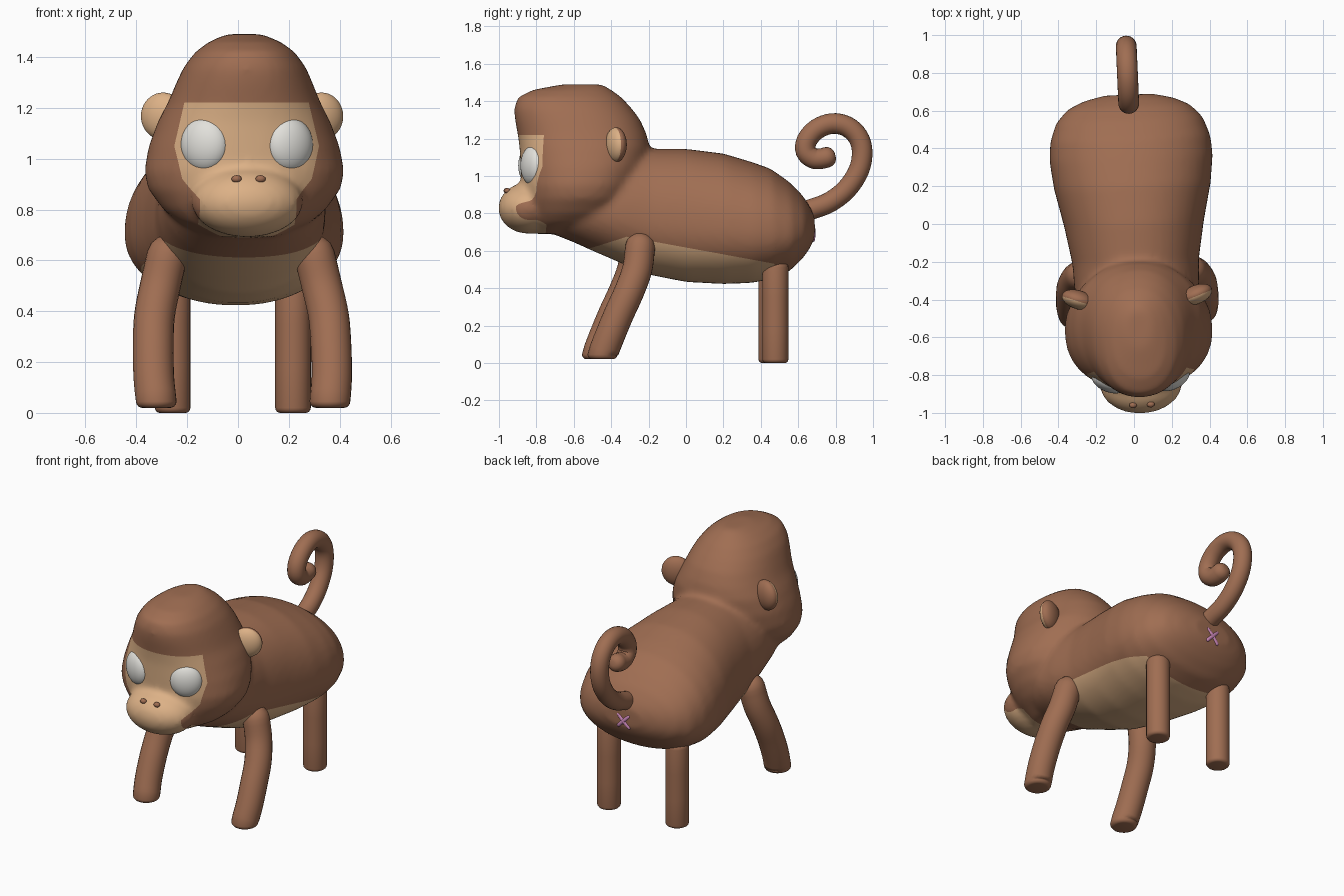
import bpy, bmesh, math
from mathutils import Vector, Matrix

if "Cube" in bpy.data.objects:
    bpy.data.objects.remove(bpy.data.objects["Cube"])

TURN = Matrix.Rotation(math.radians(2.5), 4, 'Z')   # whole figure is turned slightly


def material(name, rgb):
    m = bpy.data.materials.new(name)
    m.diffuse_color = (*rgb, 1)
    m.use_nodes = True
    m.node_tree.nodes["Principled BSDF"].inputs["Base Color"].default_value = m.diffuse_color
    return m


BROWN = material("brown fur", (0.35, 0.155, 0.085))
TAN = material("tan skin", (0.72, 0.44, 0.24))
WHITE = material("eye white", (0.76, 0.75, 0.71))
PINK = material("pink", (0.62, 0.25, 0.50))


def finish(name, bm, mats, turn=True):
    bmesh.ops.recalc_face_normals(bm, faces=bm.faces)
    for f in bm.faces:
        f.smooth = True
    me = bpy.data.meshes.new(name)
    bm.to_mesh(me)
    bm.free()
    if turn:
        me.transform(TURN)
    for m in mats:
        me.materials.append(m)
    ob = bpy.data.objects.new(name, me)
    bpy.context.collection.objects.link(ob)
    return ob


def loft(bm, rings):
    vs = [[bm.verts.new(p) for p in r] for r in rings]
    n = len(vs[0])
    for a, b in zip(vs, vs[1:]):
        for i in range(n):
            j = (i + 1) % n
            bm.faces.new((a[i], a[j], b[j], b[i]))
    bm.faces.new(vs[0][::-1])
    bm.faces.new(vs[-1])


def oval(n, power):
    for i in range(n):
        a = 2 * math.pi * i / n
        c, s = math.cos(a), math.sin(a)
        yield (math.copysign(abs(c) ** (2 / power), c),
               math.copysign(abs(s) ** (2 / power), s))


def ellipsoid(bm, centre, scale, turn_z=0.0):
    mat = (Matrix.Translation(centre) @ Matrix.Rotation(turn_z, 4, 'Z')
           @ Matrix.Diagonal((*scale, 1)))
    return bmesh.ops.create_uvsphere(bm, u_segments=32, v_segments=20, radius=1, matrix=mat)


def smooth_path(pts, steps):
    p = [Vector(q) for q in pts]
    p = [2 * p[0] - p[1]] + p + [2 * p[-1] - p[-2]]
    out = []
    for a, b, c, d in zip(p, p[1:], p[2:], p[3:]):
        for k in range(steps):
            t = k / steps
            out.append(0.5 * (2 * b + (c - a) * t + (2 * a - 5 * b + 4 * c - d) * t * t
                              + (3 * b - a - 3 * c + d) * t ** 3))
    return out + [p[-2]]


def tube(bm, pts, r, cap0, cap1, steps=4, end_dir=None, sides=24):
    """Round tube along a path with rounded ends of the given bevel sizes."""
    path = smooth_path(pts, steps)
    tan = [(path[min(i + 1, len(path) - 1)] - path[max(i - 1, 0)]).normalized()
           for i in range(len(path))]
    if end_dir:
        tan[-1] = Vector(end_dir)
    angles = [math.radians(a) for a in (25, 50, 70, 86)]
    stations = [(path[0] - tan[0] * cap0 * math.sin(a), tan[0], r - cap0 * (1 - math.cos(a)))
                for a in reversed(angles)]
    stations += [(p, t, r) for p, t in zip(path, tan)]
    stations += [(path[-1] + tan[-1] * cap1 * math.sin(a), tan[-1], r - cap1 * (1 - math.cos(a)))
                 for a in angles]
    rings = []
    for p, t, rad in stations:
        u = (Vector((1, 0, 0)) - t * t.x).normalized()
        v = t.cross(u)
        rings.append([p + rad * (u * c + v * s) for c, s in oval(sides, 2)])
    loft(bm, rings)


def cut(bm, co, no, keep):
    fs = [f for f in bm.faces if keep(f.calc_center_median())]
    geom = fs + list({e for f in fs for e in f.edges}) + list({v for f in fs for v in f.verts})
    bmesh.ops.bisect_plane(bm, geom=geom, plane_co=co, plane_no=no, dist=1e-5)


# Trunk: y, half width, bottom, top
TRUNK = [(-.75, .12, .71, .85), (-.70, .22, .685, .98), (-.60, .28, .645, 1.08),
         (-.50, .31, .60, 1.12), (-.35, .33, .535, 1.145), (-.20, .335, .472, 1.145),
         (0, .37, .433, 1.145), (.20, .415, .422, 1.12), (.35, .433, .428, 1.075),
         (.45, .425, .447, 1.04), (.55, .39, .488, .97), (.62, .325, .555, .90),
         (.66, .24, .61, .84), (.685, .13, .66, .79)]
# Head: z, half width, front y, back y
HEAD = [(.69, .13, -.81, -.45), (.75, .26, -.84, -.37), (.80, .32, -.855, -.33),
        (.88, .378, -.87, -.28), (.95, .394, -.88, -.25), (1.05, .375, -.885, -.21),
        (1.15, .337, -.89, -.195), (1.22, .30, -.90, -.21), (1.30, .267, -.915, -.245),
        (1.36, .24, -.92, -.29), (1.42, .195, -.90, -.345), (1.46, .14, -.82, -.40),
        (1.49, .07, -.66, -.45)]

bm = bmesh.new()
rings = []
for y, w, lo, hi in TRUNK:
    mid = lo + .43 * (hi - lo)
    rings.append([(w * c, y, mid + s * ((hi - mid) if s > 0 else (mid - lo)))
                  for c, s in oval(48, 2.15)])
loft(bm, rings)
loft(bm, [[(w * c, (f + b) / 2 + s * (b - f) / 2, z) for c, s in oval(48, 2.2)]
          for z, w, f, b in HEAD])
ellipsoid(bm, (0, -.845, .828), (.22, .16, .137))

# Fuse trunk, head and muzzle into one smooth skin
rough = finish("body_rough", bm, [], turn=False)
mod = rough.modifiers.new("fuse", 'REMESH')
mod.mode = 'VOXEL'
mod.voxel_size = .018
mod = rough.modifiers.new("soften", 'SMOOTH')
mod.factor = .5
mod.iterations = 9
fused = bpy.data.meshes.new_from_object(rough.evaluated_get(bpy.context.evaluated_depsgraph_get()))
bpy.data.objects.remove(rough)
bm = bmesh.new()
bm.from_mesh(fused)

# Face patch outline: z, half width
FACE = [(.60, .19), (.84, .19), (.92, .255), (1.05, .285), (1.22, .245)]
FACE_BACK, FACE_TOP = -.755, 1.22
cut(bm, (0, FACE_BACK, 0), (0, 1, 0), lambda c: c.y < -.6 and abs(c.x) < .35 and c.z < 1.3)
cut(bm, (0, 0, FACE_TOP), (0, 0, 1), lambda c: c.y < -.7)
for (z0, x0), (z1, x1) in zip(FACE, FACE[1:]):
    for s in (-1, 1):
        cut(bm, (s * x0, 0, z0), (s * (z1 - z0), 0, x0 - x1),
            lambda c: c.y < -.7 and c.x * s > 0 and z0 - .03 < c.z < z1 + .03)

# Belly patch: below two sloping planes meeting behind the front legs
PEAK, FRONT, REAR = (-.33, .675), (-.62, .58), (.46, .53)
for y, z in (FRONT, REAR):
    cut(bm, (0, *PEAK), (0, PEAK[1] - z, y - PEAK[0]), lambda c: c.z < .8 and c.y > -.7)
cut(bm, (0, REAR[0], 0), (0, 1, 0), lambda c: c.z < .7)


def line(a, b, t):
    return a[1] + (b[1] - a[1]) * (t - a[0]) / (b[0] - a[0])


def is_tan(c):
    if c.y < FACE_BACK and c.z < FACE_TOP:
        for a, b in zip(FACE, FACE[1:]):
            if a[0] <= c.z <= b[0]:
                return abs(c.x) < line(a, b, c.z)
    return (-.7 < c.y < REAR[0] and c.z < line(PEAK, FRONT, c.y)
            and c.z < line(PEAK, REAR, c.y))


for f in bm.faces:
    f.material_index = int(is_tan(f.calc_center_median()))
finish("body_and_head", bm, [BROWN, TAN])

# Paired parts
for s, side in ((-1, "left"), (1, "right")):
    bm = bmesh.new()
    ellipsoid(bm, (s * .168, -.825, 1.055), (.098, .058, .107), s * math.radians(25))
    finish(side + "_eye", bm, [WHITE])

    bm = bmesh.new()
    ellipsoid(bm, (s * .047, -.958, .92), (.02, .016, .015))
    finish(side + "_nostril", bm, [BROWN])

    # Ear with a tan front side
    bm = bmesh.new()
    ang, mid = s * math.radians(20), Vector((s * .312, -.388, 1.167))
    ellipsoid(bm, mid, (.09, .05, .093), ang)
    ahead = Vector((math.sin(ang), -math.cos(ang), 0))
    edge = mid + ahead * .008
    cut(bm, edge, ahead, lambda c: True)
    for f in bm.faces:
        f.material_index = int((f.calc_center_median() - edge).dot(ahead) > 0)
    finish(side + "_ear", bm, [BROWN, TAN])

    bm = bmesh.new()
    tube(bm, [(s * x, y, z) for x, y, z in
              ((.29, -.258, .62), (.318, -.275, .5), (.343, -.32, .38), (.35, -.375, .26),
               (.35, -.425, .14), (.342, -.462, .045))],
         .08, .078, .025, end_dir=(0, 0, -1))
    finish(side + "_front_leg", bm, [BROWN])

    bm = bmesh.new()
    tube(bm, [(s * .237, .468, z) for z in (.51, .35, .18, .02)], .07, .035, .02, steps=1)
    finish(side + "_hind_leg", bm, [BROWN])

# Curled tail
bm = bmesh.new()
tube(bm, [(0, y, z) for y, z in
          ((.60, .80), (.68, .825), (.77, .86), (.86, .93), (.925, 1.03), (.943, 1.13),
           (.92, 1.21), (.86, 1.265), (.78, 1.28), (.70, 1.25), (.647, 1.19), (.642, 1.13),
           (.68, 1.095), (.72, 1.092), (.755, 1.10))], .055, .03, .045)
finish("tail", bm, [BROWN])

# Pink crossed mark on the rump
bm = bmesh.new()
for s in (-1, 1):
    tube(bm, [(-.036, .677, .695 - s * .036), (0, .681, .695), (.036, .677, .695 + s * .036)],
         .012, .012, .012, sides=12)
finish("rump_mark", bm, [PINK])
